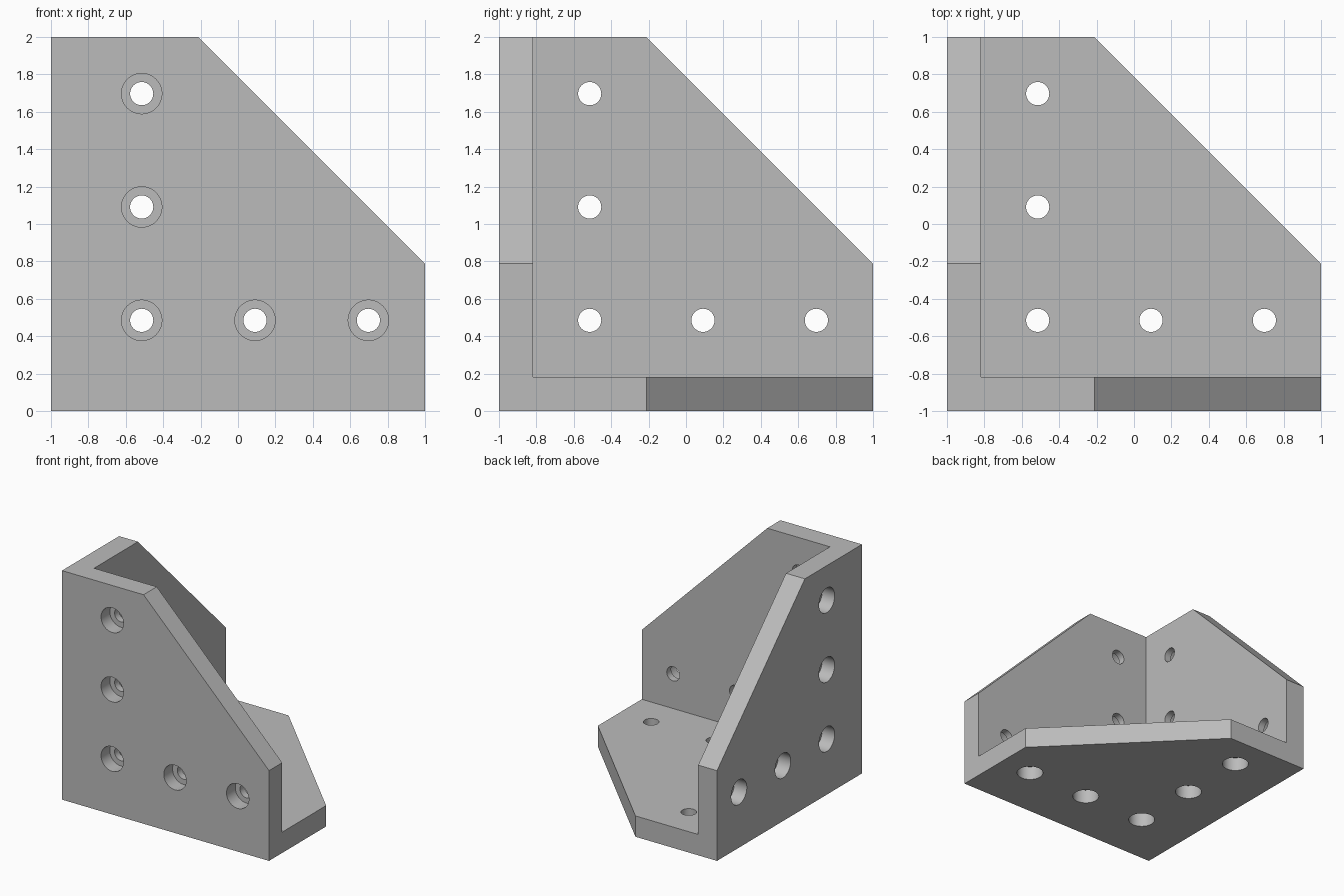
import bpy, bmesh, math
from mathutils import Matrix, Vector

cube = bpy.data.objects.get("Cube")
if cube:
    bpy.data.objects.remove(cube)

WALL = 0.182      # plate thickness
CUT = -0.212      # where the sloped corner starts
FIRST, PITCH = -0.515, 0.606
BORE_DEPTH = 0.121

grey = bpy.data.materials.new("grey")
grey.use_nodes = True
grey.diffuse_color = (0.5, 0.5, 0.5, 1)
grey.node_tree.nodes["Principled BSDF"].inputs["Base Color"].default_value = (0.5, 0.5, 0.5, 1)

# The three plates are the same shape turned about the cube diagonal
TURNS = [Matrix.Rotation(math.radians(120 * i), 4, Vector((1, 1, 1))) for i in range(3)]
LIFT = Matrix.Translation((0, 0, 1))


def finish(name, bm):
    bmesh.ops.recalc_face_normals(bm, faces=bm.faces)
    mesh = bpy.data.meshes.new(name)
    bm.to_mesh(mesh)
    bm.free()
    mesh.materials.append(grey)
    obj = bpy.data.objects.new(name, mesh)
    bpy.context.collection.objects.link(obj)
    return obj


def box(name, low, high):
    bm = bmesh.new()
    size, mid = high - low, (high + low) / 2
    bmesh.ops.create_cube(bm, size=size, matrix=LIFT @ Matrix.Translation((mid, mid, mid)))
    return finish(name, bm)


def corner_cuts():
    bm = bmesh.new()
    over = 0.3
    outline = [(CUT - over, 1 + over), (1 + over, CUT - over), (1 + over, 1 + over)]
    for turn in TURNS:
        face = bm.faces.new([bm.verts.new(LIFT @ turn @ Vector((x, y, -1.2))) for x, y in outline])
        up = turn @ Vector((0, 0, 0.6))
        side = bmesh.ops.extrude_face_region(bm, geom=[face], use_keep_orig=True)["geom"]
        bmesh.ops.translate(bm, vec=up, verts=[v for v in side if isinstance(v, bmesh.types.BMVert)])
    return finish("corner_cuts", bm)


def holes(name, radius, top):
    bm = bmesh.new()
    bottom = -1.1
    spots = [(0, 0), (1, 0), (2, 0), (0, 1), (0, 2)]
    for turn in TURNS:
        for i, j in spots:
            place = Matrix.Translation((FIRST + PITCH * i, FIRST + PITCH * j, (top + bottom) / 2))
            bmesh.ops.create_cone(bm, cap_ends=True, segments=48, radius1=radius, radius2=radius,
                                  depth=top - bottom, matrix=LIFT @ turn @ place)
    return finish(name, bm)


# Solid block, hollowed to three plates, then trimmed and drilled
bracket = box("corner_bracket", -1, 1)
bpy.context.view_layer.objects.active = bracket
cutters = [box("inner_space", -1 + WALL, 1.5), corner_cuts(),
           holes("counterbores", 0.108, -1 + BORE_DEPTH),
           holes("screw_holes", 0.062, -0.7)]
for cutter in cutters:
    cutter.hide_render = True
    mod = bracket.modifiers.new(cutter.name, 'BOOLEAN')
    mod.operation, mod.solver, mod.object = 'DIFFERENCE', 'EXACT', cutter
    bpy.ops.object.modifier_apply(modifier=mod.name)
    bpy.data.objects.remove(cutter)

bpy.ops.object.select_all(action='DESELECT')
bracket.select_set(True)
bpy.ops.object.shade_smooth_by_angle(angle=math.radians(30))
